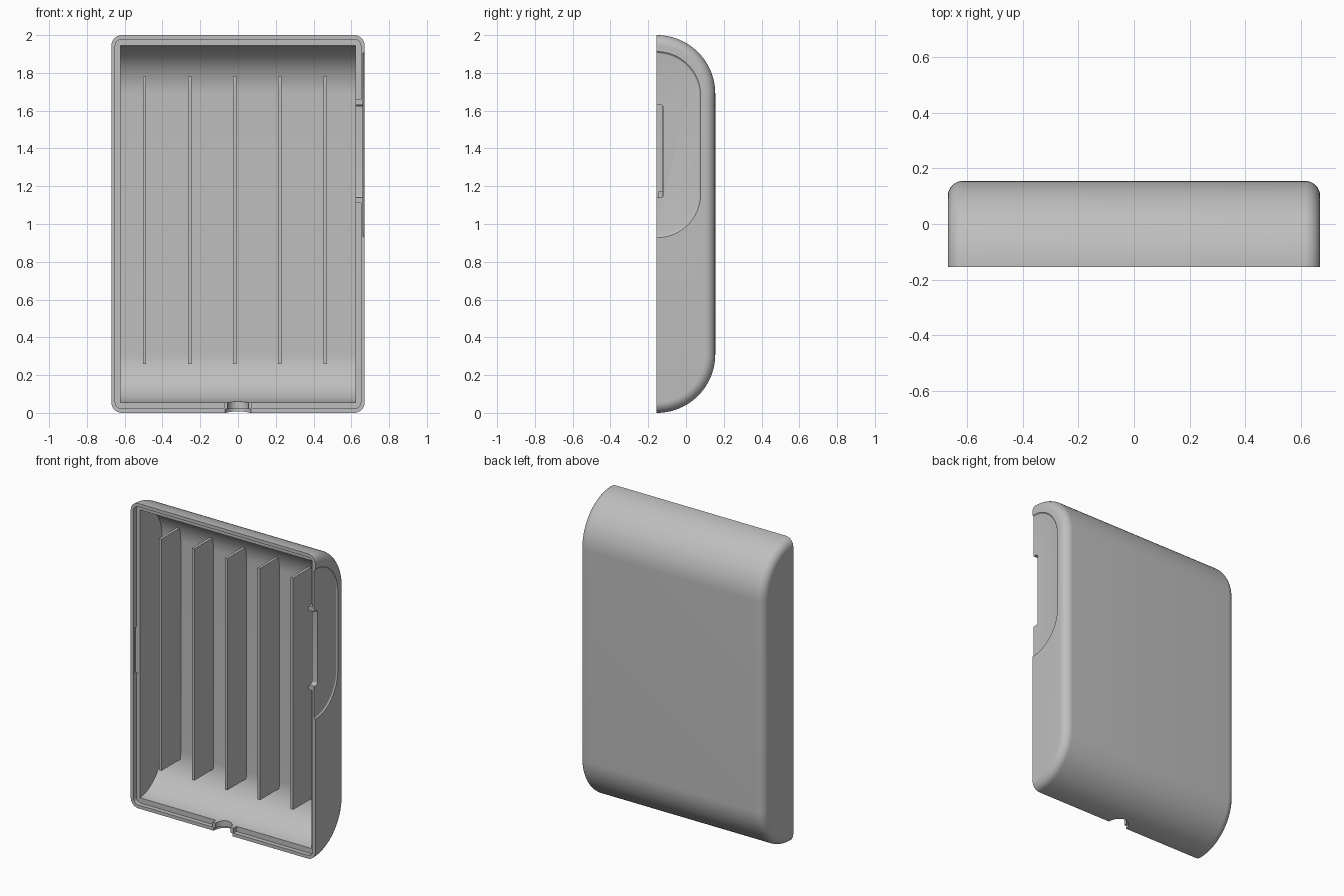
import bpy, bmesh, math
from mathutils import Matrix, Vector

default = bpy.data.objects.get("Cube")
if default:
    bpy.data.objects.remove(default, do_unlink=True)

W, FRONT, BACK, H = 0.67, -0.155, 0.155, 2.0
WALL, ROUND = 0.048, 0.055

grey = bpy.data.materials.new("plain_grey")
grey.use_nodes = True
color = (0.52, 0.52, 0.52, 1)
grey.diffuse_color = color
grey.node_tree.nodes["Principled BSDF"].inputs["Base Color"].default_value = color


def make(name, bm):
    bmesh.ops.recalc_face_normals(bm, faces=bm.faces)
    mesh = bpy.data.meshes.new(name)
    bm.to_mesh(mesh)
    bm.free()
    mesh.materials.append(grey)
    ob = bpy.data.objects.new(name, mesh)
    bpy.context.collection.objects.link(ob)
    return ob


def box(name, lo, hi, axis=0, radius=0):
    """Box between two corners, optionally rounding the edges along one axis."""
    lo, hi = Vector(lo), Vector(hi)
    bm = bmesh.new()
    bmesh.ops.create_cube(bm, size=1)
    for v in bm.verts:
        v.co = (lo + hi) / 2 + v.co * (hi - lo)
    if radius:
        edges = [e for e in bm.edges
                 if abs((e.verts[0].co - e.verts[1].co).normalized()[axis]) > 0.9]
        bmesh.ops.bevel(bm, geom=edges, offset=radius, segments=6,
                        profile=0.5, affect='EDGES')
    return make(name, bm)


def d_profile(radius, z0, z1, inset, front=None, steps=24):
    """Side outline: flat front, quarter-round bottom and top."""
    r = radius - inset
    pts = []
    for cz, start in ((z0 + radius, -90), (z1 - radius, 0)):
        for i in range(steps + 1):
            a = math.radians(start + 90 * i / steps)
            pts.append((FRONT + r * math.cos(a), cz + r * math.sin(a)))
    if front is not None:
        pts = [(front, z0 + inset)] + pts + [(front, z1 - inset)]
    return pts


def loft(name, sections):
    """Skin a list of (x, outline) sections and cap both ends."""
    bm = bmesh.new()
    rings = [[bm.verts.new((x, y, z)) for y, z in pts] for x, pts in sections]
    n = len(rings[0])
    for a, b in zip(rings, rings[1:]):
        for i in range(n):
            j = (i + 1) % n
            bm.faces.new((a[i], a[j], b[j], b[i]))
    bm.faces.new(rings[0])
    bm.faces.new(rings[-1])
    return make(name, bm)


def cylinder(name, radius, z0, z1):
    bm = bmesh.new()
    bmesh.ops.create_cone(bm, cap_ends=True, segments=40, radius1=radius, radius2=radius,
                          depth=z1 - z0,
                          matrix=Matrix.Translation((0, FRONT, (z0 + z1) / 2)))
    return make(name, bm)


def cut(target, cutter):
    """Subtract the cutter and discard it."""
    mod = target.modifiers.new("cut", 'BOOLEAN')
    mod.operation, mod.solver, mod.object = 'DIFFERENCE', 'EXACT', cutter
    bpy.context.view_layer.objects.active = target
    bpy.ops.object.modifier_apply(modifier=mod.name)
    bpy.data.objects.remove(cutter, do_unlink=True)


# Outer shell with rounded side edges
depth = BACK - FRONT
half = []
for i in range(11):
    a = math.radians(9 * i)
    half.append((W - ROUND + ROUND * math.sin(a), ROUND * (1 - math.cos(a))))
stations = [(-x, d) for x, d in reversed(half)] + half
shell = loft("case_shell", [(x, d_profile(depth, 0, H, d)) for x, d in stations])

# Hollow interior
inner = d_profile(depth, 0, H, WALL + 0.006, front=-0.3)
cut(shell, loft("cavity", [(-W + WALL, inner), (W - WALL, inner)]))

# Stepped rim, left full height around the side slot and the cable hole
rim = box("rim_step", (-0.65, -0.4, 0.022), (0.65, -0.125, 1.978), axis=1, radius=0.035)
cut(rim, box("slot_keep", (0.6, -0.5, 1.11), (0.7, 0, 1.66)))
cut(rim, box("hole_keep", (-0.075, -0.5, -0.1), (0.075, 0, 0.1)))
cut(shell, rim)

# Shallow recess on the left side, with sloping edge
cut(shell, loft("side_recess", [
    (x, d_profile(0.235, 0.925, 1.915, d, front=-0.3))
    for x, d in ((0.661, 0.02), (0.663, 0.01), (0.672, 0), (0.7, 0))]))

# Side slot, cable hole and inner catch groove
cut(shell, box("side_slot", (0.6, -0.19, 1.14), (0.75, -0.12, 1.63), radius=0.015))
cut(shell, cylinder("cable_hole", 0.055, -0.1, 0.12))
cut(shell, cylinder("cable_hole_mouth", 0.068, -0.1, 0.02))
cut(shell, box("catch_groove", (-0.66, -0.145, 0.87), (-0.64, -0.122, 1.17)))

# Dividing ribs
ribs = [box(f"divider_rib_{i + 1}", (x - 0.009, -0.10, 0.26), (x + 0.009, 0.125, 1.78))
        for i, x in enumerate(-0.495 + 0.239 * k for k in range(5))]

# Smooth the curves, keep the edges crisp
bpy.ops.object.select_all(action='DESELECT')
shell.select_set(True)
bpy.context.view_layer.objects.active = shell
bpy.ops.object.shade_smooth_by_angle(angle=math.radians(30))
